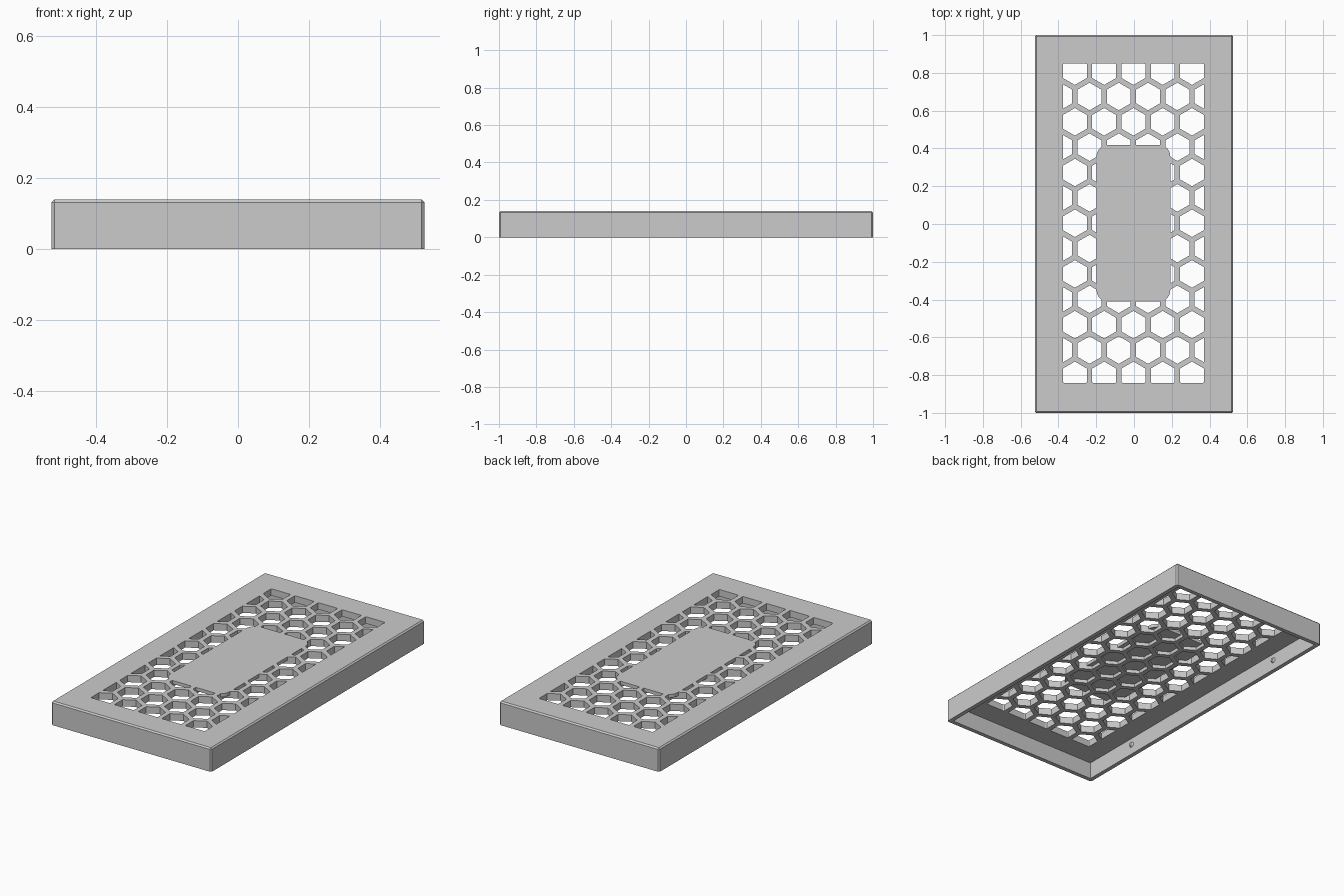
import bpy, bmesh, math

cube = bpy.data.objects.get("Cube")
if cube:
    bpy.data.objects.remove(cube, do_unlink=True)

WIDTH, LENGTH, HEIGHT = 1.05, 2.0, 0.14
WALL, CEILING, PLATE_BOTTOM = 0.025, 0.10, 0.12
PITCH, HEX_RADIUS = 0.155, 0.073
GRID_X, GRID_Y = -0.003, 0.004

grey = bpy.data.materials.new("light grey")
grey.use_nodes = True
grey.diffuse_color = (0.6, 0.6, 0.6, 1)
grey.node_tree.nodes["Principled BSDF"].inputs["Base Color"].default_value = (0.6, 0.6, 0.6, 1)


def make_object(name, bm):
    bmesh.ops.recalc_face_normals(bm, faces=bm.faces)
    mesh = bpy.data.meshes.new(name)
    bm.to_mesh(mesh)
    bm.free()
    mesh.materials.append(grey)
    obj = bpy.data.objects.new(name, mesh)
    bpy.context.collection.objects.link(obj)
    return obj


def add_prism(bm, points, bottom, top):
    face = bm.faces.new([bm.verts.new((x, y, bottom)) for x, y in points])
    extruded = bmesh.ops.extrude_face_region(bm, geom=[face])["geom"]
    for v in extruded:
        if isinstance(v, bmesh.types.BMVert):
            v.co.z = top


def rectangle(cx, cy, hx, hy):
    return [(cx + sx * hx, cy + sy * hy) for sx, sy in ((-1, -1), (1, -1), (1, 1), (-1, 1))]


def rounded_rectangle(cx, cy, hx, hy, r, steps=8):
    points = []
    for quarter, (sx, sy) in enumerate(((1, 1), (-1, 1), (-1, -1), (1, -1))):
        for i in range(steps + 1):
            a = (quarter + i / steps) * math.pi / 2
            points.append((cx + sx * (hx - r) + r * math.cos(a),
                           cy + sy * (hy - r) + r * math.sin(a)))
    return points


def prism_object(name, points, bottom, top):
    bm = bmesh.new()
    add_prism(bm, points, bottom, top)
    return make_object(name, bm)


def apply_boolean(target, cutter, operation):
    mod = target.modifiers.new("cut", "BOOLEAN")
    mod.operation, mod.object, mod.solver = operation, cutter, "EXACT"
    cutter.hide_render = True
    graph = bpy.context.evaluated_depsgraph_get()
    result = bpy.data.meshes.new_from_object(target.evaluated_get(graph))
    target.modifiers.clear()
    target.data = result
    bpy.data.objects.remove(cutter, do_unlink=True)


# Outer cover with small chamfers everywhere but the open bottom
bm = bmesh.new()
add_prism(bm, rectangle(0, 0, WIDTH / 2, LENGTH / 2), 0, HEIGHT)
edges = [e for e in bm.edges if max(v.co.z for v in e.verts) > 0.01]
bmesh.ops.bevel(bm, geom=edges, offset=0.008, segments=1, affect="EDGES")
cover = make_object("grille_cover", bm)

# Hollow underside
cavity = prism_object("cavity_cutter",
                      rectangle(0, 0, WIDTH / 2 - WALL, LENGTH / 2 - WALL), -0.1, CEILING)
apply_boolean(cover, cavity, "DIFFERENCE")

# Honeycomb of hexagonal holes, trimmed to a rectangle
bm = bmesh.new()
for row in range(-6, 7):
    shift = (row % 2) / 2
    for col in range(-3, 4):
        cx = GRID_X + (col + shift) * PITCH
        cy = GRID_Y + row * PITCH * math.sqrt(3) / 2
        if abs(cx) < 0.43:
            hexagon = [(cx + HEX_RADIUS * math.sin(k * math.pi / 3),
                        cy + HEX_RADIUS * math.cos(k * math.pi / 3)) for k in range(6)]
            add_prism(bm, hexagon, 0.05, 0.2)
holes = make_object("hexagon_cutter", bm)
window = prism_object("window_cutter", rectangle(GRID_X, GRID_Y, 0.373, 0.845), 0.0, 0.3)
apply_boolean(holes, window, "INTERSECT")

# Solid centre plate: holes stay blind beneath it
plate = prism_object("plate_cutter",
                     rounded_rectangle(GRID_X, GRID_Y, 0.195, 0.415, 0.06), PLATE_BOTTOM, 0.3)
apply_boolean(holes, plate, "DIFFERENCE")
apply_boolean(cover, holes, "DIFFERENCE")

# Snap nubs on the inner faces of the long walls
for side, label in ((1, "left"), (-1, "right")):
    for end, place in ((1, "back"), (-1, "front")):
        bm = bmesh.new()
        bmesh.ops.create_cone(bm, cap_ends=True, segments=16,
                              radius1=0.018, radius2=0.009, depth=0.014)
        nub = make_object(f"{label}_{place}_nub", bm)
        nub.location = (side * (WIDTH / 2 - WALL - 0.004), end * 0.616, 0.06)
        nub.rotation_euler = (0, -side * math.pi / 2, 0)
